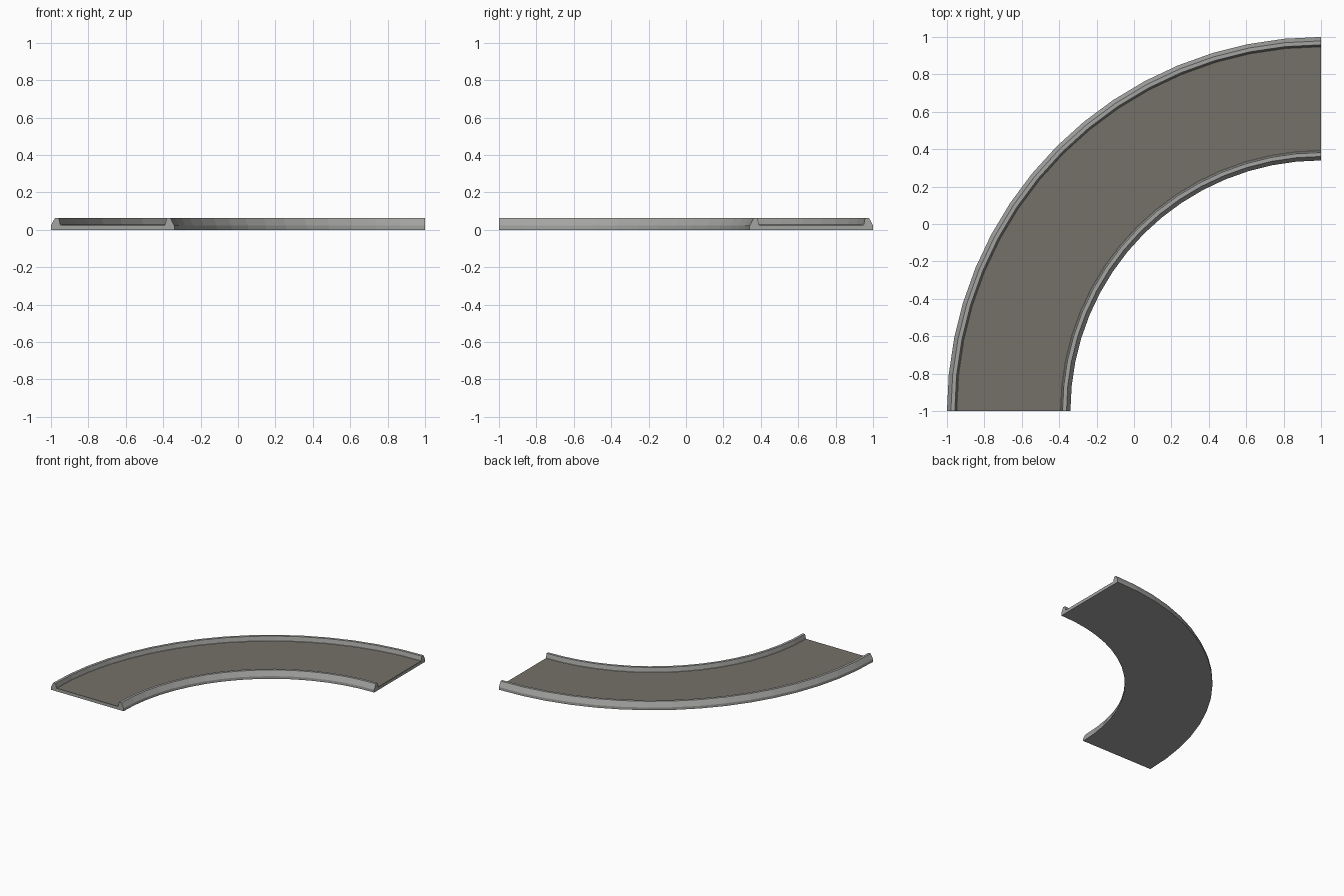
import bpy, bmesh, math

if "Cube" in bpy.data.objects:
    bpy.data.objects.remove(bpy.data.objects["Cube"])

CENTRE = (1.0, -1.0)   # centre of the quarter turn
SEGMENTS = 16


def material(name, rgb):
    m = bpy.data.materials.new(name)
    m.diffuse_color = (*rgb, 1.0)
    m.use_nodes = True
    m.node_tree.nodes["Principled BSDF"].inputs["Base Color"].default_value = m.diffuse_color
    return m


def sweep(name, profile, mat):
    """Sweep a closed (radius, z) profile through the quarter turn and cap the ends."""
    bm = bmesh.new()
    rings = []
    for i in range(SEGMENTS + 1):
        a = math.pi / 2 + i * math.pi / 2 / SEGMENTS
        rings.append([bm.verts.new((CENTRE[0] + r * math.cos(a),
                                    CENTRE[1] + r * math.sin(a), z)) for r, z in profile])
    n = len(profile)
    for a, b in zip(rings, rings[1:]):
        for j in range(n):
            k = (j + 1) % n
            bm.faces.new((a[j], a[k], b[k], b[j]))
    bm.faces.new(rings[0])
    bm.faces.new(rings[-1])
    bmesh.ops.recalc_face_normals(bm, faces=bm.faces)
    mesh = bpy.data.meshes.new(name)
    bm.to_mesh(mesh)
    bm.free()
    mesh.materials.append(mat)
    obj = bpy.data.objects.new(name, mesh)
    bpy.context.collection.objects.link(obj)
    return obj


concrete = material("concrete grey", (0.37, 0.37, 0.36))
asphalt = material("asphalt taupe", (0.175, 0.165, 0.135))

# grey channel: half section, distance in from the edge and height
INNER, OUTER = 1.34, 2.0
half = [(0, 0), (0, 0.022), (0.021, 0.063), (0.042, 0.063), (0.05, 0.028), (0.055, 0.024)]
section = [(INNER + d, z) for d, z in half] + [(OUTER - d, z) for d, z in reversed(half)]
sweep("kerbed_base", section, concrete)

# road surface laid between the kerbs
sweep("road_surface", [(INNER + 0.052, 0.02), (INNER + 0.052, 0.026),
                       (OUTER - 0.052, 0.026), (OUTER - 0.052, 0.02)], asphalt)
